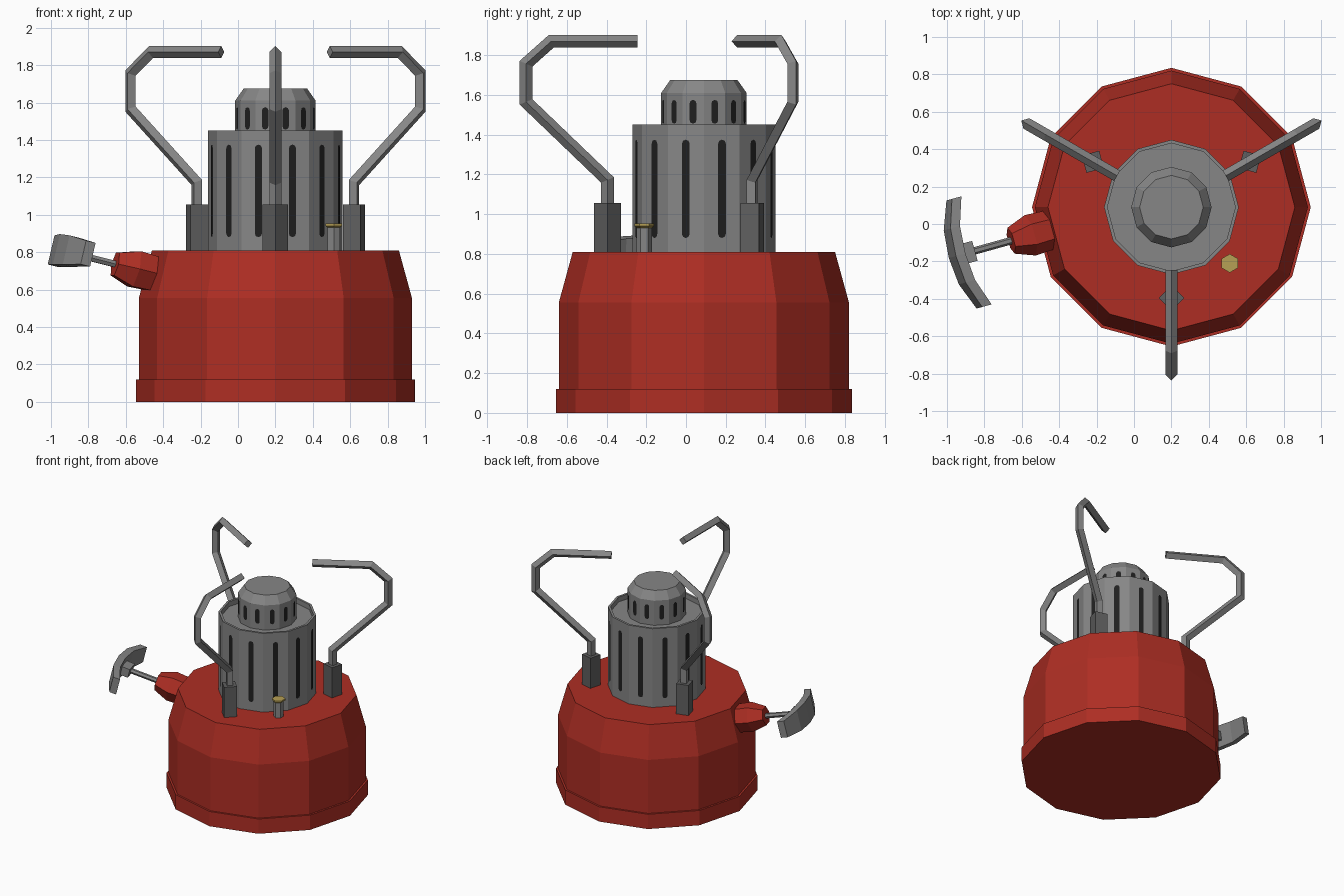
import bpy
import bmesh
from math import cos, sin, pi, radians
from mathutils import Vector

if "Cube" in bpy.data.objects:
    bpy.data.objects.remove(bpy.data.objects["Cube"])


def material(name, rgb):
    m = bpy.data.materials.new(name)
    m.use_nodes = True
    m.diffuse_color = (*rgb, 1)
    m.node_tree.nodes["Principled BSDF"].inputs["Base Color"].default_value = (*rgb, 1)
    return m


RED = material("red enamel", (0.42, 0.027, 0.017))
GREY = material("grey steel", (0.24, 0.24, 0.24))
DARK = material("dark steel", (0.115, 0.115, 0.115))
BLACK = material("slot black", (0.014, 0.014, 0.014))
BRASS = material("brass", (0.47, 0.35, 0.09))

AXIS = Vector((0.2, 0.09, 0))
UP = Vector((0, 0, 1))


def make(name, mat, bm):
    bmesh.ops.recalc_face_normals(bm, faces=bm.faces[:])
    mesh = bpy.data.meshes.new(name)
    bm.to_mesh(mesh)
    bm.free()
    mesh.materials.append(mat)
    ob = bpy.data.objects.new(name, mesh)
    bpy.context.collection.objects.link(ob)
    return ob


def loft(name, mat, rings):
    """Skin a row of equal point rings and cap both ends."""
    bm = bmesh.new()
    rows = [[bm.verts.new(p) for p in ring] for ring in rings]
    n = len(rows[0])
    for a, b in zip(rows, rows[1:]):
        for i in range(n):
            j = (i + 1) % n
            bm.faces.new((a[i], a[j], b[j], b[i]))
    bm.faces.new(rows[0])
    bm.faces.new(rows[-1])
    return make(name, mat, bm)


def ring(centre, a, b, radius, sides, turn=0):
    angles = [turn + 2 * pi * i / sides for i in range(sides)]
    return [centre + (a * cos(t) + b * sin(t)) * radius for t in angles]


def turned(name, mat, profile, sides, origin=AXIS, turn=0):
    x, y = Vector((1, 0, 0)), Vector((0, 1, 0))
    return loft(name, mat, [ring(origin + UP * z, x, y, r, sides, turn) for r, z in profile])


# Fuel tank, burner and cap
turned("fuel_tank", RED, [(0.745, 0), (0.745, 0.12), (0.73, 0.12), (0.73, 0.555), (0.66, 0.81)], 12)
turned("burner_body", GREY, [(0.36, 0.8), (0.36, 1.45), (0.342, 1.45), (0.342, 1.41)], 12)
turned("burner_cap", GREY, [(0.215, 1.4), (0.215, 1.61), (0.17, 1.674)], 12)


# Round-ended vent slots, one on each facet
def slots(name, radius, low, high, half):
    bm = bmesh.new()
    for k in range(12):
        t = radians(15 + 30 * k)
        out, side = Vector((cos(t), sin(t), 0)), Vector((-sin(t), cos(t), 0))
        base = AXIS + out * (radius * cos(pi / 12) + 0.004)
        pts = []
        for z, start in ((high - half, 0), (low + half, pi)):
            for i in range(5):
                a = start + i * pi / 4
                pts.append(base + side * half * cos(a) + UP * (z + half * sin(a)))
        face = bm.faces.new([bm.verts.new(p) for p in pts])
        face.normal_update()
    make(name, BLACK, bm)


slots("burner_slots", 0.36, 0.88, 1.375, 0.02)
slots("cap_slots", 0.215, 1.455, 1.575, 0.018)


# Pot supports: a diamond post and a bent diamond bar, three times
path = [(0.485, 1.0), (0.485, 1.172), (0.895, 1.565), (0.895, 1.757), (0.768, 1.87), (0.335, 1.87)]


def bar_rings(out, side, half):
    pts = [Vector(p) for p in path]
    rings = []
    for i, p in enumerate(pts):
        before = (p - pts[i - 1]).normalized() if i else (pts[1] - p).normalized()
        after = (pts[i + 1] - p).normalized() if i < len(pts) - 1 else before
        mid = (before + after).normalized()
        n = Vector((-mid.y, mid.x)) * (half / mid.dot(before))
        centre = AXIS + out * p.x + UP * p.y
        nn = out * n.x + UP * n.y
        rings.append([centre + nn, centre + side * half, centre - nn, centre - side * half])
    return rings


for label, degrees in (("front", 270), ("left", 30), ("right", 150)):
    t = radians(degrees)
    out, side = Vector((cos(t), sin(t), 0)), Vector((-sin(t), cos(t), 0))
    turned(label + "_support_post", DARK, [(0.068, 0.8), (0.068, 1.055)], 4, AXIS + out * 0.485, t)
    loft(label + "_support_arm", GREY, bar_rings(out, side, 0.032))

# Brass-topped filler screw
screw = Vector((0.512, -0.21, 0))
turned("screw_stem", GREY, [(0.038, 0.8), (0.038, 0.935)], 6, screw, pi / 6)
turned("screw_head", BRASS, [(0.036, 0.93), (0.05, 0.94), (0.05, 0.953)], 6, screw, pi / 6)

# Valve on the tank's shoulder, pointing outwards and slightly up
d = Vector((-0.936, -0.261, 0.235)).normalized()
w = Vector((0.269, -0.963, 0)).normalized()
u = w.cross(d)
u = u if u.z > 0 else -u
valve = Vector((-0.545, -0.058, 0.708))
loft("valve_body", RED, [ring(valve + d * s, w, u, r, 6)
                         for s, r in ((-0.2, 0.098), (-0.09, 0.107), (0.01, 0.112), (0.12, 0.072))])
loft("valve_stem", GREY, [ring(valve + d * s, w, u, 0.02, 6) for s in (0.1, 0.4)])


def slab(s, v, thick, tall):
    c = valve + d * s + w * v
    return [c + d * i * thick + u * j * tall for i, j in ((1, 1), (1, -1), (-1, -1), (-1, 1))]


# Curved valve handle and its hub
loft("handle_hub", GREY, [slab(0.375, v, 0.04, 0.035) for v in (-0.055, 0.055)])
loft("valve_handle", GREY, [slab(s, v, 0.027, h) for v, s, h in (
    (-0.3, 0.36, 0.065), (-0.15, 0.415, 0.08), (0, 0.428, 0.084), (0.15, 0.415, 0.08), (0.3, 0.36, 0.065))])
